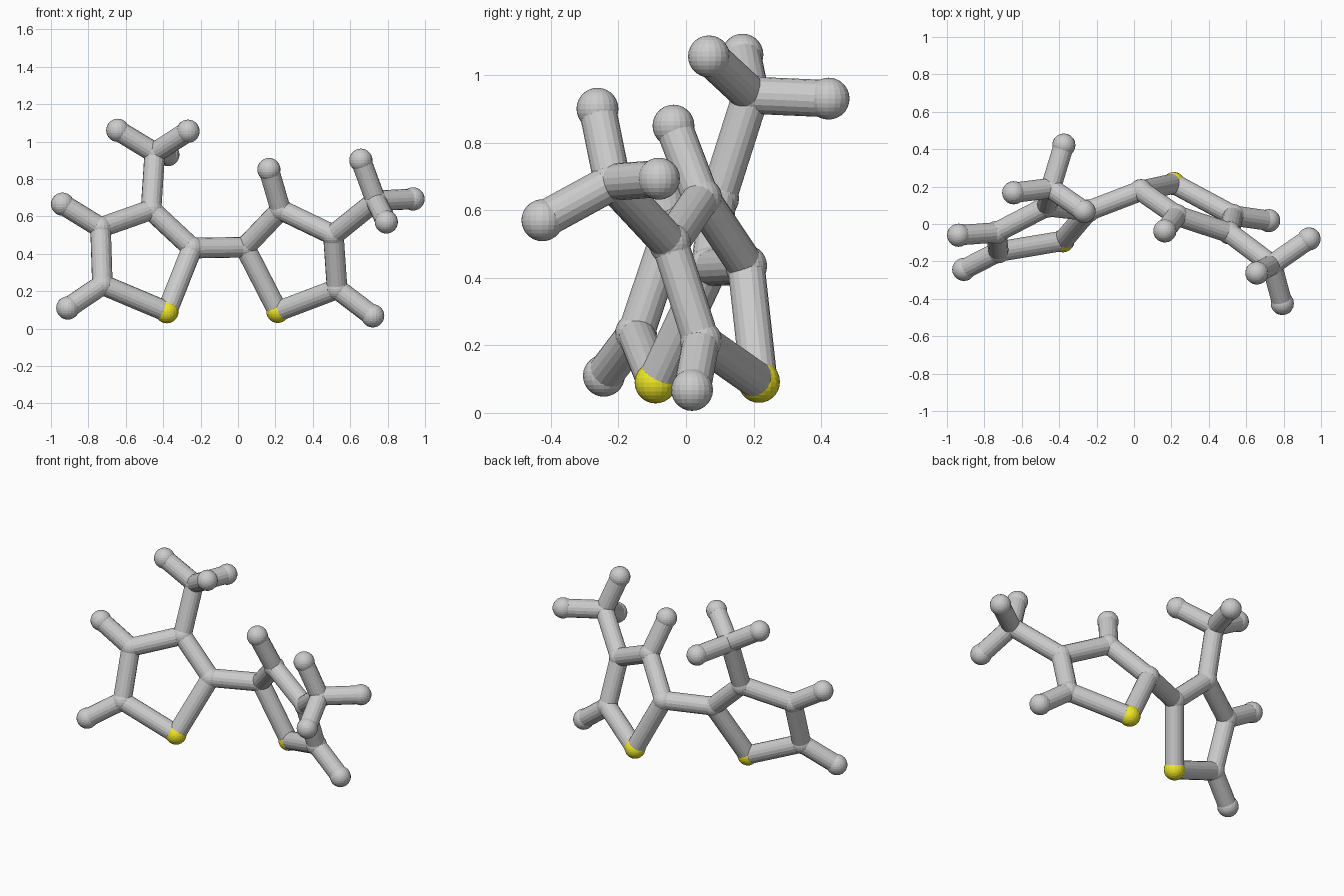
import bpy
from mathutils import Vector

if "Cube" in bpy.data.objects:
    bpy.data.objects.remove(bpy.data.objects["Cube"])

BALL_R, STICK_R = 0.062, 0.055

# Atom centres of the left five-sided ring with its upright methyl branch
left = {
    "sulfur": (-0.38, -0.09, 0.09),
    "joint": (-0.245, 0.07, 0.43),
    "upper": (-0.465, 0.095, 0.635),
    "outer": (-0.735, -0.045, 0.54),
    "lower": (-0.725, -0.148, 0.235),
    "outer_tip": (-0.938, -0.06, 0.665),
    "lower_tip": (-0.91, -0.243, 0.11),
    "branch": (-0.445, 0.192, 0.94),
    "branch_tip_a": (-0.643, 0.167, 1.06),
    "branch_tip_b": (-0.267, 0.068, 1.055),
    "branch_tip_c": (-0.375, 0.422, 0.93),
}
# Atom centres of the right ring with its sideways methyl branch
right = {
    "sulfur": (0.213, 0.216, 0.092),
    "joint": (0.037, 0.178, 0.435),
    "upper": (0.228, 0.045, 0.635),
    "outer": (0.51, -0.047, 0.50),
    "lower": (0.53, 0.045, 0.212),
    "upper_tip": (0.165, -0.037, 0.85),
    "lower_tip": (0.72, 0.018, 0.068),
    "branch": (0.737, -0.218, 0.683),
    "branch_tip_a": (0.657, -0.262, 0.90),
    "branch_tip_b": (0.936, -0.08, 0.693),
    "branch_tip_c": (0.793, -0.425, 0.57),
}

yellow = bpy.data.materials.new("yellow")
yellow.diffuse_color = (0.85, 0.8, 0.02, 1)
yellow.use_nodes = True
yellow.node_tree.nodes["Principled BSDF"].inputs["Base Color"].default_value = yellow.diffuse_color


def ball(name, centre):
    bpy.ops.mesh.primitive_uv_sphere_add(segments=20, ring_count=14,
                                         radius=BALL_R, location=centre)
    ob = bpy.context.object
    ob.name = name
    if "sulfur" in name:
        ob.data.materials.append(yellow)


def stick(name, a, b):
    a, b = Vector(a), Vector(b)
    d = b - a
    bpy.ops.mesh.primitive_cylinder_add(vertices=18, radius=STICK_R, depth=d.length,
                                        location=(a + b) / 2,
                                        rotation=d.to_track_quat('Z', 'Y').to_euler())
    bpy.context.object.name = name


ring = ["sulfur", "joint", "upper", "outer", "lower"]
for side, atoms, branch_root in (("left", left, "upper"), ("right", right, "outer")):
    # Balls
    for key, pos in atoms.items():
        ball(f"{side}_{key}_ball", pos)
    # Ring bonds, then the branch, then every tip to the atom it belongs to
    bonds = list(zip(ring, ring[1:] + ring[:1])) + [(branch_root, "branch")]
    bonds += [(k.split("_tip")[0], k) for k in atoms if "_tip" in k]
    for p, q in bonds:
        stick(f"{side}_{p}_to_{q}_stick", atoms[p], atoms[q])

# Bond joining the two rings
stick("bridge_stick", left["joint"], right["joint"])
